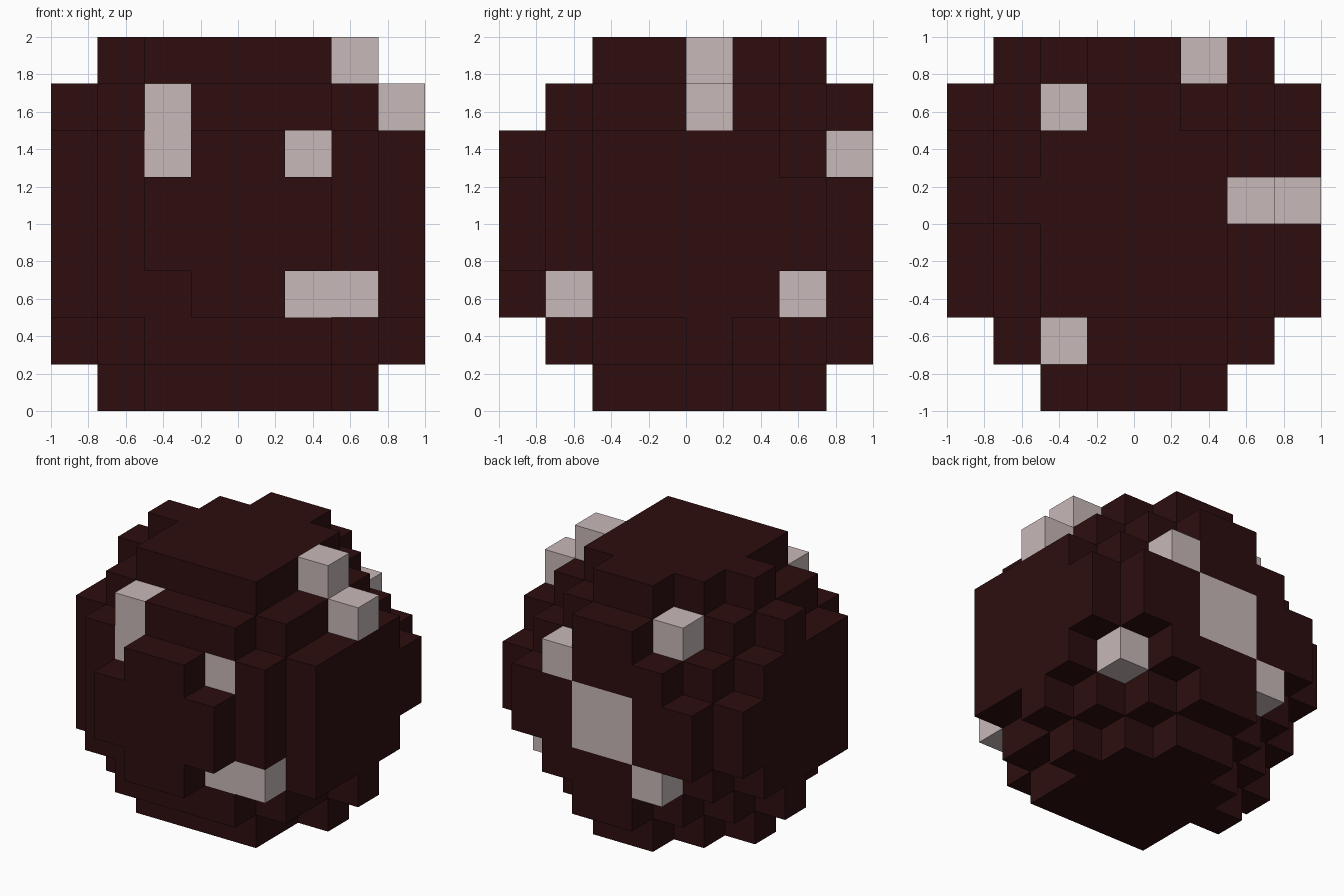
import bpy
import bmesh
import math
from mathutils import Vector

if "Cube" in bpy.data.objects:
    bpy.data.objects.remove(bpy.data.objects["Cube"])

CELL = 0.25
N = 8


def material(name, rgb):
    m = bpy.data.materials.new(name)
    m.diffuse_color = (*rgb, 1.0)
    m.use_nodes = True
    m.node_tree.nodes["Principled BSDF"].inputs["Base Color"].default_value = m.diffuse_color
    return m


DARK = material("dark maroon", (0.026, 0.0042, 0.0048))
PALE = material("pale pink", (0.58, 0.48, 0.48))

# Round body: for each slice from front to back, the width of its rows from bottom to top
SLICES = [
    (0, 0, 2, 4, 4, 2, 0, 0),
    (0, 4, 6, 6, 6, 6, 4, 0),
    (4, 6, 8, 8, 8, 8, 6, 4),
    (4, 6, 8, 8, 8, 8, 6, 4),
    (6, 8, 8, 8, 8, 8, 8, 6),
    (4, 6, 8, 8, 8, 8, 6, 4),
    (2, 4, 6, 8, 8, 6, 4, 2),
    (0, 2, 4, 6, 6, 4, 2, 0),
]
solid = {(i, j, k)
         for j, rows in enumerate(SLICES)
         for k, width in enumerate(rows)
         for i in range((N - width) // 2, (N + width) // 2)}

# Pale blocks, as cell positions (x, y, z)
PARTS = {
    "left_eye": {(2, 1, 5), (2, 1, 6)},
    "right_eye": {(5, 1, 5)},
    "mouth": {(5, 1, 2), (6, 1, 2)},
    "top_side_blocks": {(6, 4, 7), (7, 4, 6)},
    "back_upper_block": {(2, 6, 6)},
    "back_lower_block": {(6, 6, 2)},
    "back_stripe": {(5, 7, 5), (3, 7, 3), (4, 7, 3), (3, 7, 4), (4, 7, 4), (2, 7, 2)},
}


def build_blocks(name, cells, mat):
    """Make the exposed outer faces of a group of cells."""
    bm = bmesh.new()
    for cell in cells:
        for axis in range(3):
            for side in (-1, 1):
                step = [0, 0, 0]
                step[axis] = side
                if tuple(c + s for c, s in zip(cell, step)) in solid:
                    continue
                a, b = (axis + 1) % 3, (axis + 2) % 3
                corners = []
                for da, db in ((0, 0), (1, 0), (1, 1), (0, 1)):
                    p = Vector(cell)
                    p[axis] += (side + 1) / 2
                    p[a] += da
                    p[b] += db
                    corners.append(bm.verts.new(
                        (p - Vector((N / 2, N / 2, 0))) * CELL))
                bm.faces.new(corners if side > 0 else corners[::-1])
    bmesh.ops.remove_doubles(bm, verts=bm.verts[:], dist=0.001)
    # Join coplanar squares into clean flat panels
    bmesh.ops.dissolve_limit(bm, angle_limit=math.radians(1),
                             verts=bm.verts[:], edges=bm.edges[:])
    mesh = bpy.data.meshes.new(name)
    bm.to_mesh(mesh)
    bm.free()
    mesh.materials.append(mat)
    obj = bpy.data.objects.new(name, mesh)
    bpy.context.collection.objects.link(obj)
    return obj


pale_cells = set().union(*PARTS.values())
build_blocks("body", solid - pale_cells, DARK)
for part, cells in PARTS.items():
    build_blocks(part, cells, PALE)
